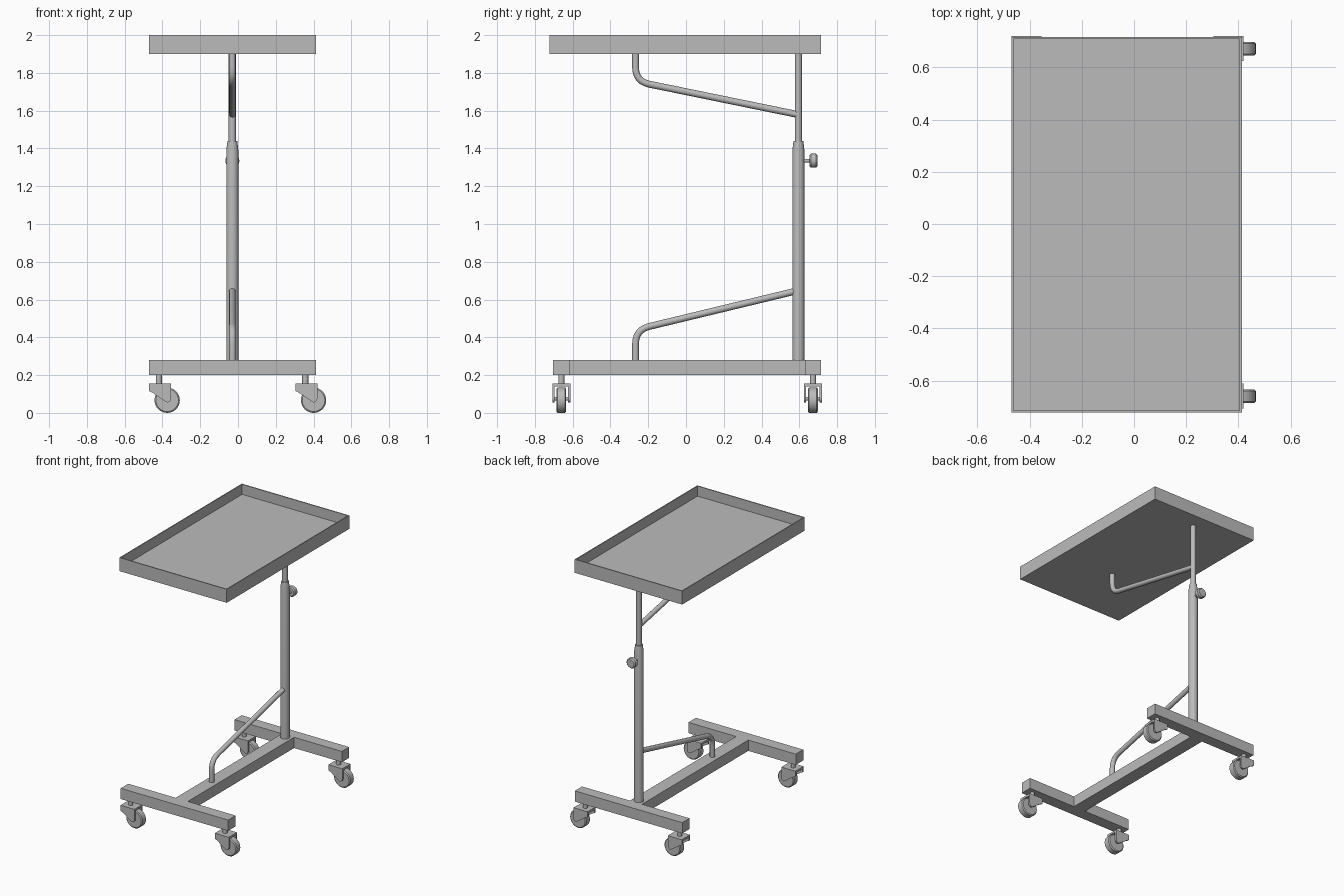
import bpy, bmesh, math
from mathutils import Matrix, Vector

cube = bpy.data.objects.get("Cube")
if cube:
    bpy.data.objects.remove(cube, do_unlink=True)

grey = bpy.data.materials.new("light grey metal")
grey.use_nodes = True
colour = (0.5, 0.5, 0.5, 1)
grey.diffuse_color = colour
grey.node_tree.nodes["Principled BSDF"].inputs["Base Color"].default_value = colour

POLE_X, POLE_Y = -0.03, 0.595


def finish(name, bm, smooth=False):
    bmesh.ops.recalc_face_normals(bm, faces=bm.faces)
    mesh = bpy.data.meshes.new(name)
    bm.to_mesh(mesh)
    bm.free()
    obj = bpy.data.objects.new(name, mesh)
    bpy.context.collection.objects.link(obj)
    mesh.materials.append(grey)
    if smooth:
        bpy.ops.object.select_all(action='DESELECT')
        obj.select_set(True)
        bpy.context.view_layer.objects.active = obj
        bpy.ops.object.shade_smooth_by_angle(angle=math.radians(35))
    return obj


def box_mesh(low, high):
    bm = bmesh.new()
    low, high = Vector(low), Vector(high)
    size = high - low
    bmesh.ops.create_cube(bm, size=1, matrix=Matrix.Translation((low + high) / 2)
                          @ Matrix.Diagonal((*size, 1)))
    return bm


def lathe(name, profile, origin, axis='Z', sides=24):
    """Revolve (radius, height) pairs around an axis through origin."""
    bm = bmesh.new()
    rings = [[bm.verts.new((r * math.cos(a), r * math.sin(a), h))
              for a in (math.tau * i / sides for i in range(sides))] for r, h in profile]
    for a, b in zip(rings, rings[1:]):
        for i in range(sides):
            j = (i + 1) % sides
            bm.faces.new((a[i], a[j], b[j], b[i]))
    bm.faces.new(rings[0])
    bm.faces.new(rings[-1])
    turn = Matrix.Rotation(-math.pi / 2, 4, 'X') if axis == 'Y' else Matrix()
    bm.transform(Matrix.Translation(origin) @ turn)
    return finish(name, bm, True)


def bent_bar(name, start, corner, end, bend=0.075, radius=0.018):
    """Round bar in the YZ plane with one rounded bend."""
    start, corner, end = (Vector((POLE_X, *p)) for p in (start, corner, end))
    a = corner + (start - corner).normalized() * bend
    b = corner + (end - corner).normalized() * bend
    path = [start]
    for i in range(7):
        t = i / 6
        path.append(a * (1 - t) ** 2 + corner * 2 * t * (1 - t) + b * t * t)
    path.append(end)
    curve = bpy.data.curves.new(name, 'CURVE')
    curve.dimensions = '3D'
    curve.bevel_depth = radius
    curve.bevel_resolution = 4
    curve.use_fill_caps = True
    spline = curve.splines.new('POLY')
    spline.points.add(len(path) - 1)
    for point, co in zip(spline.points, path):
        point.co = (*co, 1)
    curve.materials.append(grey)
    bpy.context.collection.objects.link(bpy.data.objects.new(name, curve))


# Tray: box with a recessed top
bm = box_mesh((-0.47, -0.722, 1.9), (0.413, 0.716, 2.0))
bm.normal_update()
top = max(bm.faces, key=lambda f: f.calc_center_median().z)
bmesh.ops.inset_region(bm, faces=[top], thickness=0.011)
floor = bmesh.ops.extrude_discrete_faces(bm, faces=[top])["faces"][0]
bmesh.ops.translate(bm, verts=floor.verts, vec=(0, 0, -0.075))
finish("tray", bm)

# Base: one I-shaped outline raised into a solid
half = [(-0.47, 0.715), (-0.47, 0.63), (POLE_X - 0.05, 0.63),
        (POLE_X - 0.05, -0.617), (-0.47, -0.617), (-0.47, -0.705)]
outline = half + [(2 * POLE_X - x + (0.003 if x < -0.4 else 0), y) for x, y in reversed(half)]
bm = bmesh.new()
base = bm.faces.new([bm.verts.new((x, y, 0.2)) for x, y in outline])
raised = bmesh.ops.extrude_face_region(bm, geom=[base])["geom"]
bmesh.ops.translate(bm, verts=[v for v in raised if isinstance(v, bmesh.types.BMVert)],
                    vec=(0, 0, 0.08))
finish("base_frame", bm)

# Telescopic column and its clamp knob
lathe("outer_column", [(0.032, 0.27), (0.032, 1.39), (0.026, 1.44), (0.019, 1.44)],
      (POLE_X, POLE_Y, 0))
lathe("inner_column", [(0.019, 1.4), (0.019, 1.905)], (POLE_X, POLE_Y, 0))
lathe("knob_stem", [(0.01, 0), (0.01, 0.045)], (POLE_X, 0.615, 1.335), 'Y', 16)
lathe("clamp_knob", [(0.03, 0), (0.037, 0.007), (0.037, 0.032), (0.03, 0.04)],
      (POLE_X, 0.655, 1.335), 'Y')

# Bracing bars
bent_bar("upper_brace", (-0.267, 1.905), (-0.267, 1.755), (0.59, 1.58))
bent_bar("lower_brace", (-0.267, 0.27), (-0.267, 0.44), (0.575, 0.643))


def fork_plate(bm, y, thickness):
    """Side cheek of a caster, rounded around the axle."""
    pts = [(-0.095, 0.085), (-0.095, 0.045), (-0.075, 0.035), (-0.02, -0.003)]
    pts += [(0.02 * math.sin(a), 0.005 - 0.02 * math.cos(a))
            for a in (math.radians(d) for d in (0, 30, 60, 90))]
    pts.append((0.02, 0.085))
    face = bm.faces.new([bm.verts.new((x, y, z)) for x, z in pts])
    geom = bmesh.ops.extrude_face_region(bm, geom=[face])["geom"]
    bmesh.ops.translate(bm, verts=[v for v in geom if isinstance(v, bmesh.types.BMVert)],
                        vec=(0, thickness, 0))


# Casters
for end, y in (("front", -0.66), ("back", 0.672)):
    for side, x in (("right", -0.375), ("left", 0.4)):
        tag = f"{end}_{side}"
        lathe(f"caster_stem_{tag}", [(0.016, 0.15), (0.016, 0.205)], (x - 0.044, y, 0), sides=16)
        lathe(f"caster_wheel_{tag}",
              [(0.06, -0.026), (0.067, -0.02), (0.067, 0.02), (0.06, 0.026)],
              (x, y, 0.067), 'Y', 32)
        lathe(f"caster_axle_{tag}", [(0.01, -0.045), (0.01, 0.045)], (x, y, 0.075), 'Y', 12)
        bm = box_mesh((-0.095, -0.048, 0.07), (0.02, 0.048, 0.085))
        fork_plate(bm, -0.048, 0.012)
        fork_plate(bm, 0.036, 0.012)
        bm.transform(Matrix.Translation((x, y, 0.07)))
        finish(f"caster_fork_{tag}", bm)
